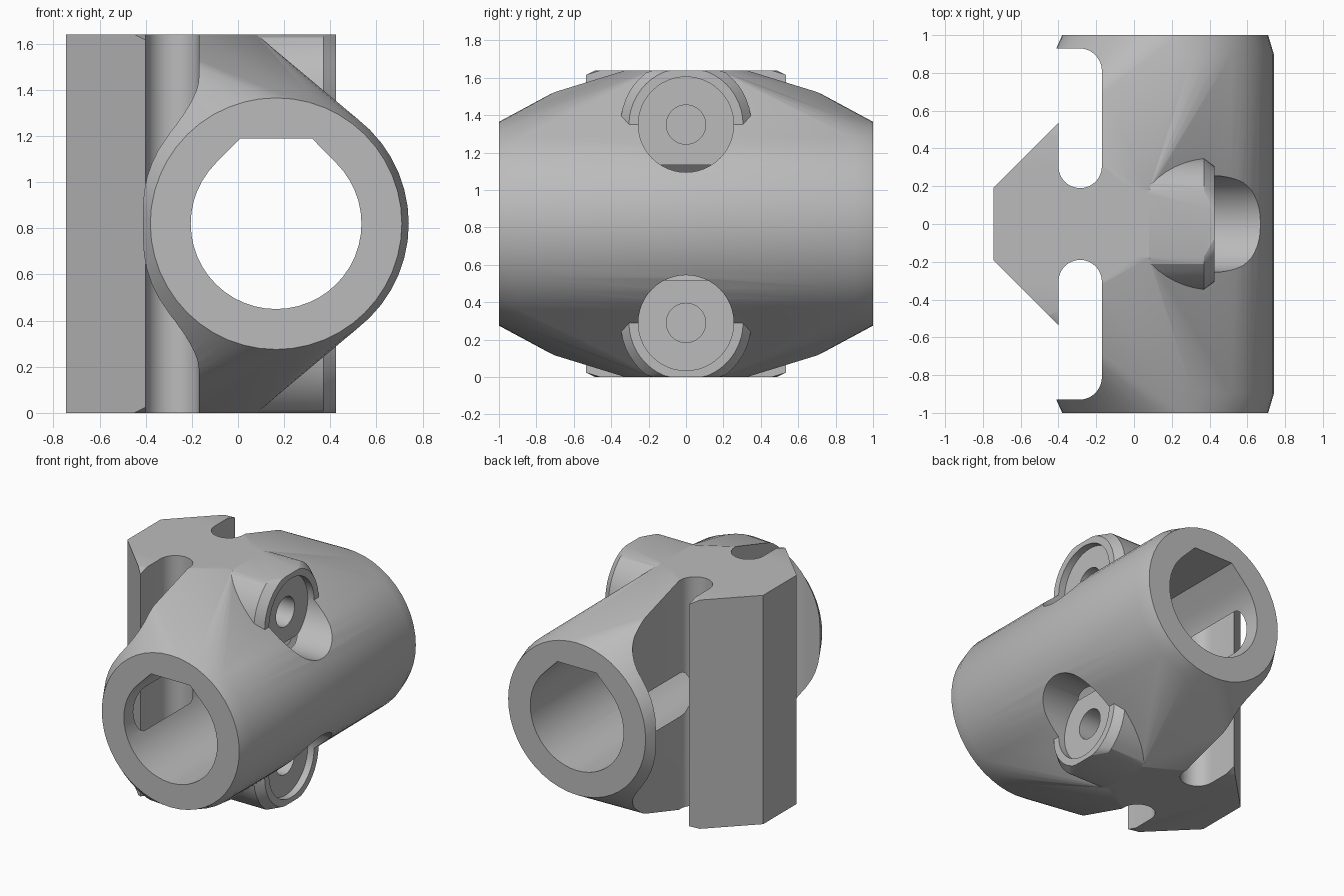
import bpy, bmesh, math

cube = bpy.data.objects.get("Cube")
if cube:
    bpy.data.objects.remove(cube, do_unlink=True)

H = 1.64                 # height of the clamp
AX, AZ = 0.165, H / 2    # tube axis
SCREW_Z = 1.35


def circle(r, n=48, a0=0.0, a1=2 * math.pi):
    return [(r * math.cos(a0 + (a1 - a0) * i / n), r * math.sin(a0 + (a1 - a0) * i / n))
            for i in range(n)]


def hull(name, points):
    """Convex solid around a set of points."""
    bm = bmesh.new()
    for p in points:
        bm.verts.new(p)
    out = bmesh.ops.convex_hull(bm, input=bm.verts[:])
    loose = {v for v in out["geom_interior"] + out["geom_unused"]
             if isinstance(v, bmesh.types.BMVert) and v.is_valid}
    loose |= {v for v in bm.verts if not v.link_faces}
    bmesh.ops.delete(bm, geom=list(loose), context="VERTS")
    bmesh.ops.dissolve_limit(bm, angle_limit=0.002, verts=bm.verts[:], edges=bm.edges[:])
    bmesh.ops.recalc_face_normals(bm, faces=bm.faces[:])
    mesh = bpy.data.meshes.new(name)
    bm.to_mesh(mesh)
    bm.free()
    ob = bpy.data.objects.new(name, mesh)
    bpy.context.collection.objects.link(ob)
    return ob


def combine(target, other, operation):
    mod = target.modifiers.new(operation.title(), "BOOLEAN")
    mod.operation, mod.solver, mod.object = operation, "EXACT", other
    bpy.context.view_layer.objects.active = target
    bpy.ops.object.modifier_apply(modifier=mod.name)
    bpy.data.objects.remove(other, do_unlink=True)


def prism(name, outline, z0, z1):
    return hull(name, [(x, y, z) for x, y in outline for z in (z0, z1)])


def rod(name, z, sections, flip=False):
    """Round solid along x from (x, radius) sections, kept inside the height."""
    pts = [(x, c, min(z + s, H)) for x, r in sections for c, s in circle(r)]
    return hull(name, [(x, y, H - w if flip else w) for x, y, w in pts])


# Body: tube with chamfered ends blended into the rail
pts = []
for side in (-1, 1):
    for y, r in ((1, 0.545), (0.9, 0.575)):
        pts += [(AX + c, side * y, AZ + s) for c, s in circle(r)]
    for x, y, inset in ((-0.745, 0.19, 0), (-0.45, 0.485, 0), (-0.4, 0.535, 0.025), (0.08, 0.18, 0)):
        pts += [(x, side * y, inset), (x, side * y, H - inset)]
body = hull("clamp_body", pts)

# Panel slots on both sides of the stem
for side in (-1, 1):
    slot = [(-0.285 + c, 0.305 + s) for c, s in circle(0.115, 32)]
    slot += [(-0.29 + c, 0.81 + s) for c, s in circle(0.12, 12, 0, math.pi / 2)]
    slot += [(-0.29, 0.93), (-0.4, 0.93)]
    opening = [(-0.85, 0.085), (-0.35, 0.585), (-0.35, 0.93), (-1, 0.93), (-1, 0.085)]
    for outline in (slot, opening):
        cutter = prism("slot_cutter", [(x, side * y) for x, y in outline], -0.2, H + 0.2)
        combine(body, cutter, "DIFFERENCE")

# Screw bosses, top and bottom
for flip in (False, True):
    boss = rod("screw_boss", SCREW_Z, ((0.0, 0.35), (0.37, 0.35), (0.425, 0.305)), flip)
    combine(body, boss, "UNION")

# Bore with a flattened roof
profile = circle(0.37) + [(-0.155, 0.37), (0.155, 0.37)]
bore = hull("bore_cutter", [(AX + c, y, AZ + s) for c, s in profile for y in (-1.2, 1.2)])
combine(body, bore, "DIFFERENCE")

# Counterbores and screw holes
for flip in (False, True):
    for r, x0, x1 in ((0.255, 0.375, 1.0), (0.105, -0.5, 0.6)):
        combine(body, rod("screw_cutter", SCREW_Z, ((x0, r), (x1, r)), flip), "DIFFERENCE")

# Material
grey = bpy.data.materials.new("plain grey")
grey.use_nodes = True
colour = (0.5, 0.5, 0.5, 1)
grey.diffuse_color = colour
grey.node_tree.nodes["Principled BSDF"].inputs["Base Color"].default_value = colour
body.data.materials.clear()
body.data.materials.append(grey)
for face in body.data.polygons:
    face.material_index = 0

bpy.ops.object.select_all(action="DESELECT")
body.select_set(True)
bpy.context.view_layer.objects.active = body
bpy.ops.object.shade_smooth_by_angle(angle=math.radians(20))
